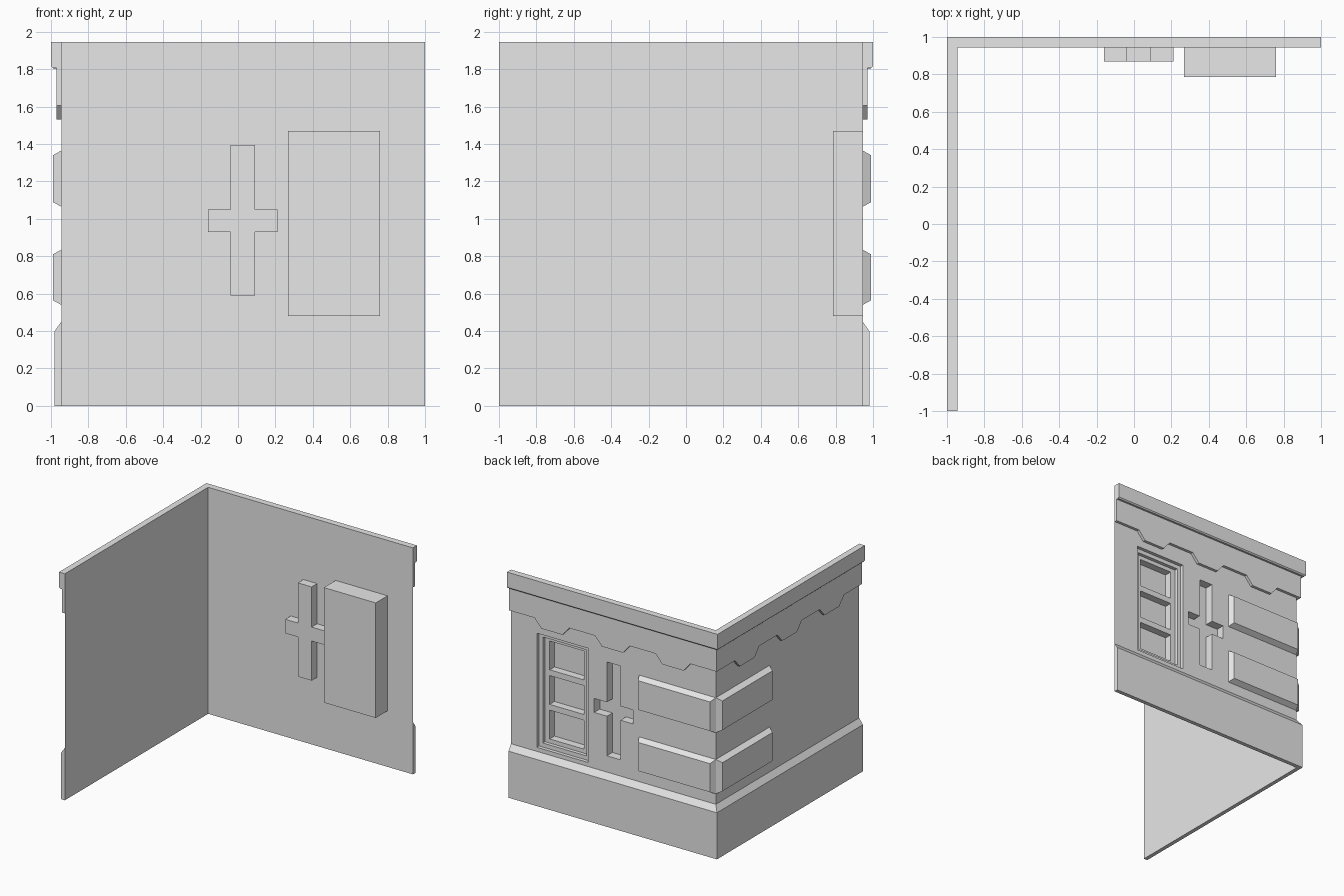
import bpy
import bmesh

if "Cube" in bpy.data.objects:
    bpy.data.objects.remove(bpy.data.objects["Cube"])

grey = bpy.data.materials.new("plain_grey")
grey.use_nodes = True
grey.diffuse_color = (0.8, 0.8, 0.8, 1)
grey.node_tree.nodes["Principled BSDF"].inputs["Base Color"].default_value = (0.8, 0.8, 0.8, 1)

WALL = 0.945   # distance of the wall plane from the centre
TOP = 1.945    # wall height


def build(name, polys, mirrored=False, recalc=True):
    """Polygons use (along wall, outward, up); mirrored swaps to the other wing."""
    bm = bmesh.new()
    for poly in polys:
        pts = [(-d, -s, z) for s, d, z in reversed(poly)] if mirrored else poly
        bm.faces.new([bm.verts.new(p) for p in pts])
    bmesh.ops.remove_doubles(bm, verts=bm.verts, dist=0.0001)
    if recalc:
        bmesh.ops.recalc_face_normals(bm, faces=bm.faces)
    mesh = bpy.data.meshes.new(name)
    bm.to_mesh(mesh)
    bm.free()
    mesh.materials.append(grey)
    obj = bpy.data.objects.new(name, mesh)
    bpy.context.collection.objects.link(obj)
    return obj


def both(name, polys):
    build("back_" + name, polys)
    build("side_" + name, polys, mirrored=True)


def relief(rects):
    """Wall sheet with stepped rectangular recesses; later rectangles win."""
    xs = sorted({-WALL, 1.0} | {v for r in rects for v in r[:2]})
    zs = sorted({0.0, TOP} | {v for r in rects for v in r[2:4]})

    def depth(i, j):
        cx, cz = (xs[i] + xs[i + 1]) / 2, (zs[j] + zs[j + 1]) / 2
        found = WALL
        for x0, x1, z0, z1, d in rects:
            if x0 < cx < x1 and z0 < cz < z1:
                found = d
        return found

    polys = []
    for i in range(len(xs) - 1):
        for j in range(len(zs) - 1):
            a, x0, x1, z0, z1 = depth(i, j), xs[i], xs[i + 1], zs[j], zs[j + 1]
            polys.append([(x0, a, z0), (x0, a, z1), (x1, a, z1), (x1, a, z0)])
            if i + 2 < len(xs) and depth(i + 1, j) != a:
                b = depth(i + 1, j)
                polys.append([(x1, b, z0), (x1, a, z0), (x1, a, z1), (x1, b, z1)])
            if j + 2 < len(zs) and depth(i, j + 1) != a:
                b = depth(i, j + 1)
                polys.append([(x0, a, z1), (x0, b, z1), (x1, b, z1), (x1, a, z1)])
    return polys


def strip(profile):
    """Moulding along a wing, mitred at the corner and capped at the free end."""
    polys = [[(-d0, d0, z0), (1, d0, z0), (1, d1, z1), (-d1, d1, z1)]
             for (d0, z0), (d1, z1) in zip(profile, profile[1:])]
    return polys + [[(1, d, z) for d, z in profile]]


def frustum(s0, s1, z0, z1, d0, d1, inset):
    """Open-backed block from depth d0 to d1 with a tapered front."""
    def ring(d, k):
        return [(s0 + k, d, z0 + k), (s1 - k, d, z0 + k),
                (s1 - k, d, z1 - k), (s0 + k, d, z1 - k)]
    a, b = ring(d0, 0), ring(d1, inset)
    return [b] + [[a[i], a[(i + 1) % 4], b[(i + 1) % 4], b[i]] for i in range(4)]


# Walls: the back one holds a stepped window and a cross-shaped niche
wx0, wx1, wz0, wz1 = 0.27, 0.755, 0.485, 1.465
recesses = [(wx0, wx1, wz0, wz1, 0.915),
            (wx0 + 0.035, wx1 - 0.035, wz0 + 0.035, wz1 - 0.035, 0.885)]
for k in range(3):
    z = 0.555 + k * 0.297
    recesses.append((wx0 + 0.08, wx1 - 0.08, z, z + 0.247, 0.82))
recesses += [(-0.04, 0.09, 0.59, 1.395, 0.87), (-0.16, 0.21, 0.93, 1.05, 0.87)]
build("back_wall", relief(recesses), recalc=False)
build("side_wall", relief([]), mirrored=True, recalc=False)

# Casing around the window on the inner side
build("window_casing", frustum(wx0 - 0.004, wx1 + 0.004, wz0 - 0.004, wz1 + 0.004,
                               WALL, 0.785, 0))

# Plinth and cap mouldings
both("plinth", strip([(WALL, 0), (0.98, 0), (0.98, 0.4), (WALL, 0.45)]))
both("cap", strip([(WALL, 1.81), (0.99, 1.805), (1, 1.815), (1, TOP), (WALL, TOP)]))

# Frieze with hanging teeth along its lower edge
OUT, HIGH, LOW = 0.97, 1.605, 1.53
edge = [(-OUT, HIGH)]
for c in (-0.555, 0.02, 0.595):
    edge += [(c - 0.165, HIGH), (c - 0.1, LOW), (c + 0.1, LOW), (c + 0.165, HIGH)]
edge.append((1, HIGH))
frieze = [[(s, OUT, z) for s, z in edge] + [(1, OUT, 1.82), (-OUT, OUT, 1.82)],
          [(1, WALL, HIGH), (1, OUT, HIGH), (1, OUT, 1.82), (1, WALL, 1.82)]]
for (s0, z0), (s1, z1) in zip(edge, edge[1:]):
    frieze.append([(s0, OUT, z0), (s1, OUT, z1), (s1, WALL, z1),
                   (-WALL if s0 == -OUT else s0, WALL, z0)])
both("frieze", frieze)

# Bevelled corner blocks
for label, z0, z1 in (("lower", 0.54, 0.835), ("upper", 1.065, 1.365)):
    both(label + "_corner_block", frustum(-WALL, -0.215, z0, z1, WALL, 0.99, 0.025))
